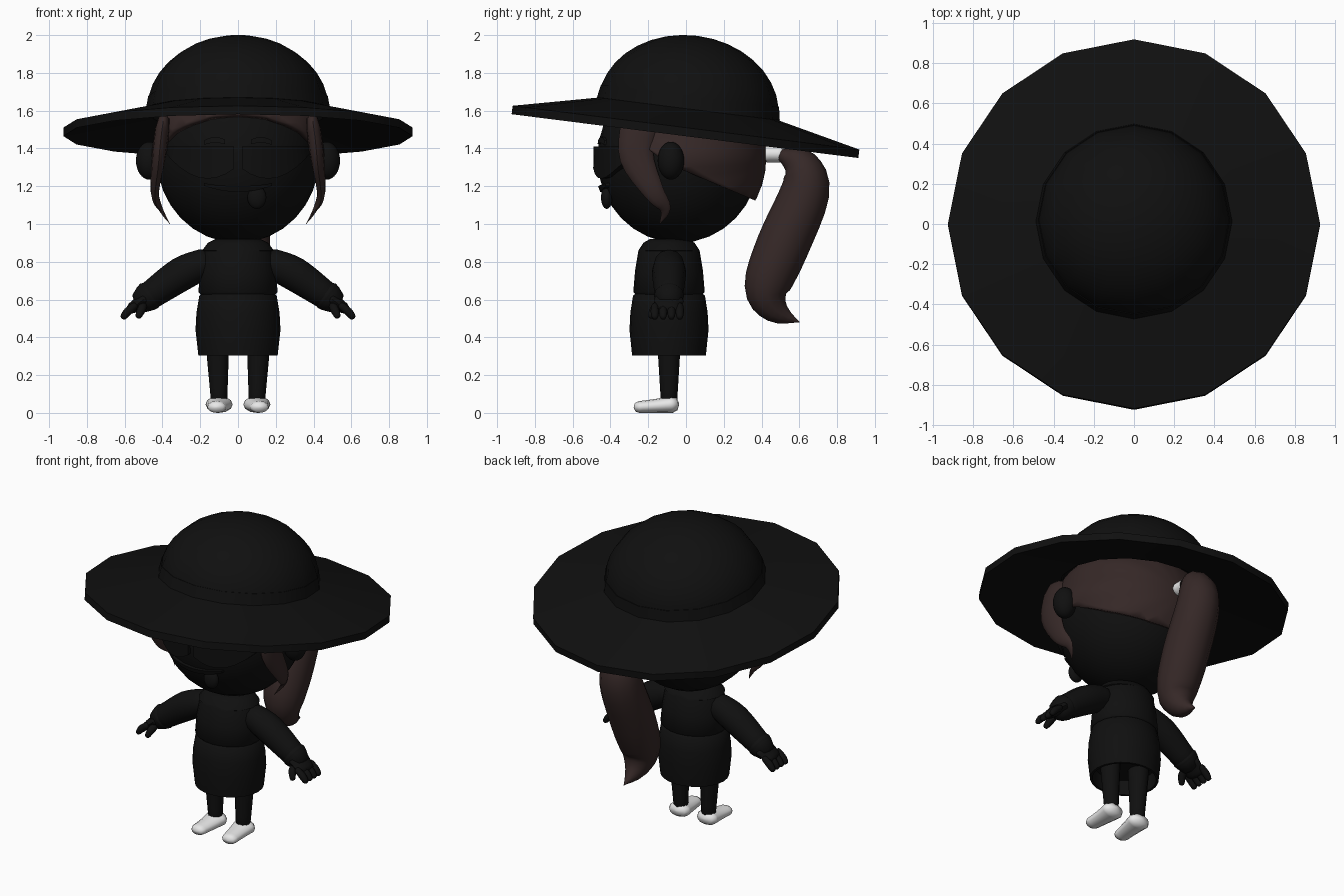
import bpy, bmesh, math
from mathutils import Vector, Matrix

default_cube = bpy.data.objects.get("Cube")
if default_cube:
    bpy.data.objects.remove(default_cube)


def material(name, red, green, blue):
    mat = bpy.data.materials.new(name)
    mat.use_nodes = True
    colour = (red, green, blue, 1)
    mat.diffuse_color = colour
    mat.node_tree.nodes["Principled BSDF"].inputs["Base Color"].default_value = colour
    return mat


BLACK = material("soft_black", .005, .005, .005)
BROWN = material("dark_brown_hair", .036, .021, .02)
WHITE = material("white", .8, .8, .8)
SIDEWAYS, BACKWARD, UP = Vector((1, 0, 0)), Vector((0, 1, 0)), Vector((0, 0, 1))
BODY_CENTRE = BACKWARD * -.09


def finish(name, bm, mat, mirror=False):
    bmesh.ops.remove_doubles(bm, verts=bm.verts, dist=.0005)
    bmesh.ops.recalc_face_normals(bm, faces=bm.faces)
    mesh = bpy.data.meshes.new(name)
    bm.to_mesh(mesh)
    bm.free()
    mesh.materials.append(mat)
    ob = bpy.data.objects.new(name, mesh)
    bpy.context.collection.objects.link(ob)
    bpy.ops.object.select_all(action='DESELECT')
    ob.select_set(True)
    bpy.context.view_layer.objects.active = ob
    bpy.ops.object.shade_smooth_by_angle(angle=math.radians(50))
    if mirror:
        ob.modifiers.new("other_side", 'MIRROR')
    return ob


def skin(name, stations, mat, sides, mirror=False):
    """Join a list of ellipses, each a (centre, half axis, half axis)."""
    bm = bmesh.new()
    turns = [math.tau * i / sides for i in range(sides)]
    loops = [[bm.verts.new(centre + u * math.cos(t) + v * math.sin(t)) for t in turns]
             for centre, u, v in stations]
    for lower, upper in zip(loops, loops[1:]):
        for i in range(sides):
            bm.faces.new((lower[i - 1], lower[i], upper[i], upper[i - 1]))
    bm.faces.new(loops[0])
    bm.faces.new(loops[-1])
    return finish(name, bm, mat, mirror)


def lathe(name, profile, mat, sides=24, centre=Vector(), depth=1.0):
    """Turn a (radius, height) profile, scaled by depth from front to back."""
    return skin(name, [(centre + UP * height, SIDEWAYS * radius, BACKWARD * radius * depth)
                       for radius, height in profile], mat, sides)


def spline(points, steps=4):
    """Smooth curve through the points, radius included."""
    curve = []
    for i in range(len(points) - 1):
        before, start = points[max(i - 1, 0)], points[i]
        end, after = points[i + 1], points[min(i + 2, len(points) - 1)]
        for k in range(steps):
            t = k / steps
            bend = (end - before) * (1 - t) - (after - start) * t
            ease = t * t * (3 - 2 * t)
            curve.append(start.lerp(end, ease) + bend * (t * (1 - t) / 2))
    return curve + [points[-1]]


def tube(name, path, mat, side, squash=1.0, sides=12, mirror=False):
    """Round-ended tube along (x, y, z, radius); squash scales the side axis."""
    nodes = spline([Vector(p) for p in path])
    stations = []
    for i, node in enumerate(nodes):
        along = (nodes[min(i + 1, len(nodes) - 1)] - nodes[max(i - 1, 0)]).xyz.normalized()
        u = (side - along * side.dot(along)).normalized()
        v = along.cross(u)
        radius = max(node.w, .002)
        rounds = [(0, 1)]
        if i == 0:
            rounds = [(-.85, .1), (-.6, .75), (0, 1)]
        elif i == len(nodes) - 1:
            rounds = [(0, 1), (.6, .75), (.85, .1)]
        for shift, scale in rounds:
            r = radius * scale
            stations.append((node.xyz + along * radius * shift, u * r * squash, v * r))
    return skin(name, stations, mat, sides, mirror)


def ellipsoid(name, centre, radii, mat, mirror=False):
    bm = bmesh.new()
    place = Matrix.Translation(centre) @ Matrix.Diagonal((*radii, 1))
    bmesh.ops.create_uvsphere(bm, u_segments=28, v_segments=16, radius=1, matrix=place)
    return finish(name, bm, mat, mirror)


# Head and ears
HEAD = Vector((0, -.04, 1.35))
HEAD_RADII = Vector((.43, .43, .45))
ellipsoid("head", HEAD, HEAD_RADII, BLACK)
ellipsoid("ears", (.47, -.08, 1.335), (.07, .07, .1), BLACK, mirror=True)


def face_patch(name, left, right, top, bottom, lift, mirror=False):
    """Raised patch on the face between two height rules of x."""
    bm = bmesh.new()

    def on_face(x, z):
        room = 1 - (x / HEAD_RADII.x) ** 2 - ((z - HEAD.z) / HEAD_RADII.z) ** 2
        return bm.verts.new((x, HEAD.y - HEAD_RADII.y * math.sqrt(max(room, .02)) - lift, z))

    columns = []
    for i in range(9):
        x = left + (right - left) * i / 8
        columns.append((on_face(x, top(x)), on_face(x, bottom(x))))
    for a, b in zip(columns, columns[1:]):
        bm.faces.new((a[0], a[1], b[1], b[0]))
    rim = bmesh.ops.extrude_face_region(bm, geom=bm.faces[:])["geom"]
    back = [item for item in rim if isinstance(item, bmesh.types.BMVert)]
    bmesh.ops.translate(bm, verts=back, vec=BACKWARD * (lift + .01))
    return finish(name, bm, BLACK, mirror)


# Dark lenses, eyebrows, smile and tongue
face_patch("lenses", .02, .4, lambda x: 1.41, lambda x: 1.24 + 2.7 * (x - .16) ** 2, .025, True)
face_patch("eyebrows", .07, .18, lambda x: 1.46 - 5 * (x - .12) ** 2,
           lambda x: 1.43 - 3 * (x - .12) ** 2, .01, True)
face_patch("smile", -.18, .18, lambda x: 1.2 + x * x / 2, lambda x: 1.17 + x * x, .02)
ellipsoid("tongue", (.1, -.42, 1.14), (.05, .03, .06), BLACK)

# Swept-back hair: rippled strands meet at the tie, then two cuts make the hairline
bm = bmesh.new()
bmesh.ops.create_uvsphere(bm, u_segments=60, v_segments=20, radius=1)
for vert in bm.verts:
    x, y, z = vert.co
    ripple = 1 + .02 * math.cos(12 * math.atan2(y, x)) * math.hypot(x, y)
    vert.co = HEAD + Vector((x * ripple, z, -y * ripple)) * .465
for slope in (.77, .42):
    bmesh.ops.bisect_plane(bm, geom=bm.verts[:] + bm.edges[:] + bm.faces[:],
                           plane_co=(0, -.1, 1.32), plane_no=(0, slope, 1), clear_inner=True)
hair = finish("swept_hair", bm, BROWN)
hair.modifiers.new("thickness", 'SOLIDIFY').thickness = .035

# Curling locks beside the face
tube("side_locks", [(.4, -.25, 1.5, .1), (.42, -.26, 1.35, .09), (.44, -.17, 1.17, .055),
                    (.41, -.11, 1.08, .03), (.36, -.14, 1, 0)],
     BROWN, SIDEWAYS, squash=.4, mirror=True)

# Hair tie and ponytail
tube("hair_tie", [(0, .43, 1.37, .045), (0, .5, 1.37, .045)], WHITE, SIDEWAYS, squash=1.3)
tube("ponytail", [(.03, *point) for point in (
    (.52, 1.36, .04), (.6, 1.31, .1), (.63, 1.17, .13), (.51, .88, .14),
    (.43, .66, .12), (.48, .54, .07), (.6, .48, 0))], BROWN, SIDEWAYS)

# Hat: round crown, wide sloping brim and a band, all tilted back
crown = [(.48 * math.sin(a), .1 + .39 * math.cos(a))
         for a in (math.pi * i / 18 for i in range(10))]
brim = [(.925, 0), (.925, -.045), (.45, .05), (.4, .2), (0, .36)]
band = [(.45, .17), (.475, .17), (.488, .1), (.45, .1)]
for part, profile in (("hat", crown + brim), ("hat_band", band)):
    ob = lathe(part, profile, BLACK, sides=16)
    ob.location = UP * 1.51
    ob.rotation_euler.x = math.radians(-7.2)

# Jacket, collar and skirt
lathe("jacket", [(.11, .92), (.15, .9), (.18, .86), (.2, .75), (.21, .64), (.18, .61)],
      BLACK, centre=BODY_CENTRE, depth=.9)
lathe("collar", [(.12, .92), (.16, .9), (.19, .86), (.17, .85)],
      BLACK, centre=BODY_CENTRE, depth=.85)
lathe("skirt", [(.18, .64), (.205, .62), (.22, .53), (.225, .44), (.21, .305),
                (.195, .305), (.19, .4)], BLACK, centre=BODY_CENTRE, depth=.93)

# Sleeves, cuffs and hands
tube("sleeves", [(.18, -.09, .79, .08), (.3, -.09, .735, .09), (.46, -.09, .625, .075)],
     BLACK, BACKWARD, mirror=True)
tube("cuffs", [(.47, -.09, .62, .08), (.49, -.09, .605, .075)],
     BLACK, BACKWARD, mirror=True)
tube("palms", [(.5, -.09, .6, .035), (.56, -.1, .555, .03)],
     BLACK, BACKWARD, squash=2.3, mirror=True)
for i, finger in enumerate(("index", "middle", "ring", "little")):
    y = -.165 + .044 * i
    tube(finger + "_fingers", [(.55, y, .565, .02), (.585, y, .535, .022), (.605, y, .51, .018)],
         BLACK, BACKWARD, sides=8, mirror=True)
tube("thumbs", [(.5, -.13, .575, .02), (.51, -.165, .55, .024), (.525, -.185, .515, .018)],
     BLACK, SIDEWAYS, sides=8, mirror=True)

# Legs and shoes
tube("legs", [(.11, -.09, .4, .064), (.1, -.09, .06, .043)], BLACK, SIDEWAYS, mirror=True)
tube("shoes", [(.1, -.075, .045, .045), (.105, -.16, .037, .037), (.113, -.25, .031, .031)],
     WHITE, SIDEWAYS, squash=1.6, mirror=True)
